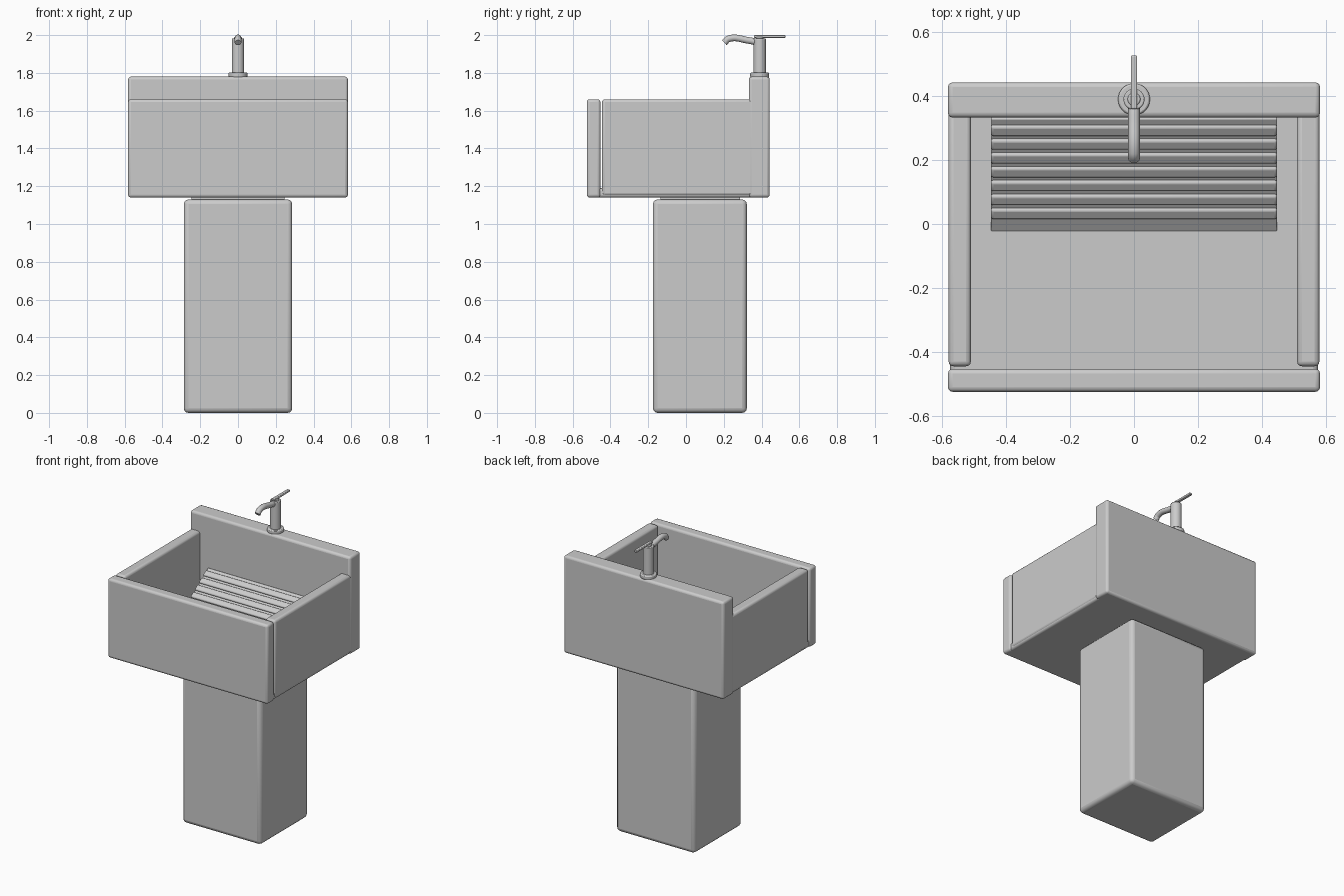
import bpy
import math
from mathutils import Vector

cube = bpy.data.objects.get("Cube")
if cube:
    bpy.data.objects.remove(cube)

grey = bpy.data.materials.new("light_grey")
grey.use_nodes = True
grey.diffuse_color = (0.6, 0.6, 0.6, 1)
grey.node_tree.nodes["Principled BSDF"].inputs["Base Color"].default_value = (0.6, 0.6, 0.6, 1)


def finish(obj, name, bevel=0.0, segments=3):
    obj.name = name
    obj.data.materials.append(grey)
    if bevel:
        mod = obj.modifiers.new("rounded_edges", "BEVEL")
        mod.width = bevel
        mod.segments = segments
        mod.limit_method = "ANGLE"
    bpy.ops.object.shade_smooth_by_angle(angle=math.radians(40))
    return obj


def box(name, low, high, bevel=0.015):
    low, high = Vector(low), Vector(high)
    bpy.ops.mesh.primitive_cube_add(size=1, location=(low + high) / 2)
    obj = bpy.context.object
    obj.scale = high - low
    bpy.ops.object.transform_apply(location=False, rotation=False, scale=True)
    return finish(obj, name, bevel)


def rod(name, start, end, radius, bevel=0.004):
    start, end = Vector(start), Vector(end)
    axis = end - start
    bpy.ops.mesh.primitive_cylinder_add(vertices=32, radius=radius, depth=axis.length,
                                        location=(start + end) / 2)
    obj = bpy.context.object
    obj.rotation_euler = axis.to_track_quat("Z", "Y").to_euler()
    return finish(obj, name, bevel, 2)


# Pedestal and the short neck under the basin
box("pedestal", (-0.287, -0.175, 0), (0.287, 0.322, 1.13), 0.025)
box("pedestal_neck", (-0.245, -0.135, 1.1), (0.245, 0.285, 1.16), 0)

# Basin
box("basin_floor", (-0.575, -0.515, 1.14), (0.575, 0.435, 1.19))
box("front_wall", (-0.582, -0.525, 1.14), (0.582, -0.453, 1.66))
box("back_wall", (-0.582, 0.333, 1.14), (0.582, 0.443, 1.78))
for side, name in ((-1, "right_wall"), (1, "left_wall")):
    inner, outer = sorted((side * 0.51, side * 0.58))
    box(name, (inner, -0.445, 1.15), (outer, 0.36, 1.66))

# Drain cover
rod("drain", (0, -0.233, 1.185), (0, -0.233, 1.194), 0.042, 0)

# Sloped washboard with raised ridges
top, foot = Vector((0, 0.335, 1.43)), Vector((0, -0.03, 1.17))
slope = (top - foot).normalized()
tilt = math.atan2(slope.z, slope.y)
board = box("washboard", (-0.448, -0.225, -0.012), (0.448, 0.225, 0.012), 0.004)
board.location = (top + foot) / 2
board.rotation_euler.x = tilt
for i in range(7):
    y = 0.295 - i * 0.0433
    ridge = box("washboard_ridge", (-0.448, -0.019, -0.012), (0.448, 0.019, 0.012), 0.008)
    ridge.location = (0, y, foot.z + (y - foot.y) * math.tan(tilt) + 0.014)
    ridge.rotation_euler.x = tilt

# Tap
rod("tap_base", (0, 0.39, 1.775), (0, 0.39, 1.802), 0.05, 0.006)
rod("tap_post", (0, 0.39, 1.79), (0, 0.39, 1.982), 0.033)
rod("tap_handle_hub", (0, 0.39, 1.975), (0, 0.39, 1.99), 0.02)
box("tap_handle", (-0.01, 0.36, 1.986), (0.01, 0.527, 2.0), 0.004)

# Curved spout
curve = bpy.data.curves.new("spout_path", "CURVE")
curve.dimensions = "3D"
curve.bevel_depth = 0.018
curve.bevel_resolution = 5
curve.use_fill_caps = True
spline = curve.splines.new("BEZIER")
path = [(0.385, 1.96), (0.33, 1.972), (0.225, 1.98), (0.203, 1.96)]
spline.bezier_points.add(len(path) - 1)
for point, (y, z) in zip(spline.bezier_points, path):
    point.co = (0, y, z)
    point.handle_left_type = point.handle_right_type = "AUTO"
spout = bpy.data.objects.new("tap_spout", curve)
bpy.context.collection.objects.link(spout)
curve.materials.append(grey)
